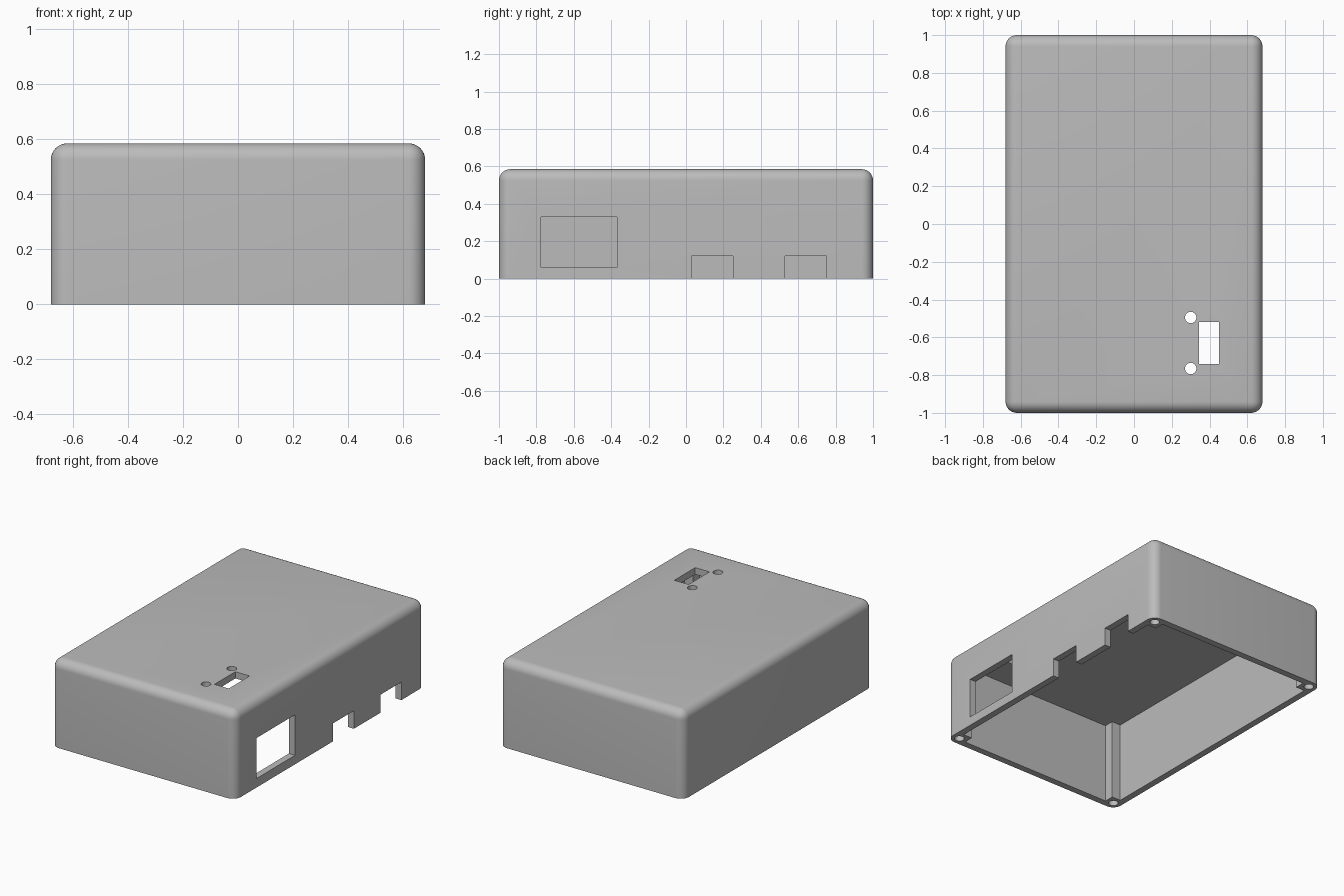
import bpy, bmesh, math
from mathutils import Matrix

old = bpy.data.objects.get("Cube")
if old:
    bpy.data.objects.remove(old, do_unlink=True)

HX, HY, H = 0.68, 1.0, 0.585      # half width, half length, height
WALL, POST, ROUND = 0.045, 0.11, 0.06

grey = bpy.data.materials.new("case grey")
grey.use_nodes = True
COLOUR = (0.5, 0.5, 0.5, 1)
grey.diffuse_color = COLOUR
grey.node_tree.nodes["Principled BSDF"].inputs["Base Color"].default_value = COLOUR


def to_object(name, bm):
    bmesh.ops.recalc_face_normals(bm, faces=bm.faces)
    mesh = bpy.data.meshes.new(name)
    bm.to_mesh(mesh)
    bm.free()
    mesh.materials.append(grey)
    obj = bpy.data.objects.new(name, mesh)
    bpy.context.collection.objects.link(obj)
    return obj


def block(name, lo, hi):
    bm = bmesh.new()
    bmesh.ops.create_cube(bm, size=1)
    for v in bm.verts:
        v.co = [lo[i] if v.co[i] < 0 else hi[i] for i in range(3)]
    return to_object(name, bm)


def cylinder(name, x, y, z0, z1, r):
    bm = bmesh.new()
    bmesh.ops.create_cone(bm, cap_ends=True, segments=32, radius1=r, radius2=r,
                          depth=z1 - z0,
                          matrix=Matrix.Translation((x, y, (z0 + z1) / 2)))
    return to_object(name, bm)


def prism(name, points, z0, z1):
    bm = bmesh.new()
    face = bm.faces.new([bm.verts.new((x, y, z0)) for x, y in points])
    top = bmesh.ops.extrude_face_region(bm, geom=[face])["geom"]
    for v in top:
        if isinstance(v, bmesh.types.BMVert):
            v.co.z = z1
    return to_object(name, bm)


# Outer body: every edge rounded except those around the open bottom
shell = block("case_shell", (-HX, -HY, 0), (HX, HY, H))
bm = bmesh.new()
bm.from_mesh(shell.data)
edges = [e for e in bm.edges if max(v.co.z for v in e.verts) > H / 2]
bmesh.ops.bevel(bm, geom=edges, offset=ROUND, segments=8, profile=0.5,
                affect='EDGES')
bm.to_mesh(shell.data)
bm.free()

# Cavity outline stepping around a square post in each corner
ax, ay = HX - WALL, HY - WALL
bx, by = HX - POST, HY - POST
corner = [(ax, by), (bx, by), (bx, ay)]
outline = []
for sx, sy in ((1, 1), (-1, 1), (-1, -1), (1, -1)):
    part = [(sx * x, sy * y) for x, y in corner]
    outline += part if sx * sy > 0 else part[::-1]
cutters = [prism("cavity_cutter", outline, -0.1, H - WALL)]

# Screw holes up into the corner posts
for sx in (-1, 1):
    for sy in (-1, 1):
        cutters.append(cylinder("screw_hole_cutter", sx * (HX - 0.055),
                                sy * (HY - 0.055), -0.1, 0.4, 0.03))

# Side window and two notches in the left wall
for y0, y1, z0, z1 in ((-0.775, -0.37, 0.06, 0.33),
                       (0.03, 0.25, -0.1, 0.12),
                       (0.53, 0.75, -0.1, 0.12)):
    cutters.append(block("port_cutter", (HX - 0.09, y0, z0), (HX + 0.1, y1, z1)))

# Switch slot and its two screw holes through the top
cutters.append(block("slot_cutter", (0.345, -0.74, H - 0.1), (0.45, -0.52, H + 0.1)))
for y in (-0.765, -0.495):
    cutters.append(cylinder("switch_hole_cutter", 0.3, y, H - 0.1, H + 0.1, 0.03))

bpy.ops.object.select_all(action='DESELECT')
bpy.context.view_layer.objects.active = shell
shell.select_set(True)
for cutter in cutters:
    mod = shell.modifiers.new("cut", 'BOOLEAN')
    mod.operation = 'DIFFERENCE'
    mod.solver = 'EXACT'
    mod.object = cutter
    bpy.ops.object.modifier_apply(modifier=mod.name)
    bpy.data.objects.remove(cutter, do_unlink=True)

bpy.ops.object.shade_smooth_by_angle(angle=math.radians(30))
